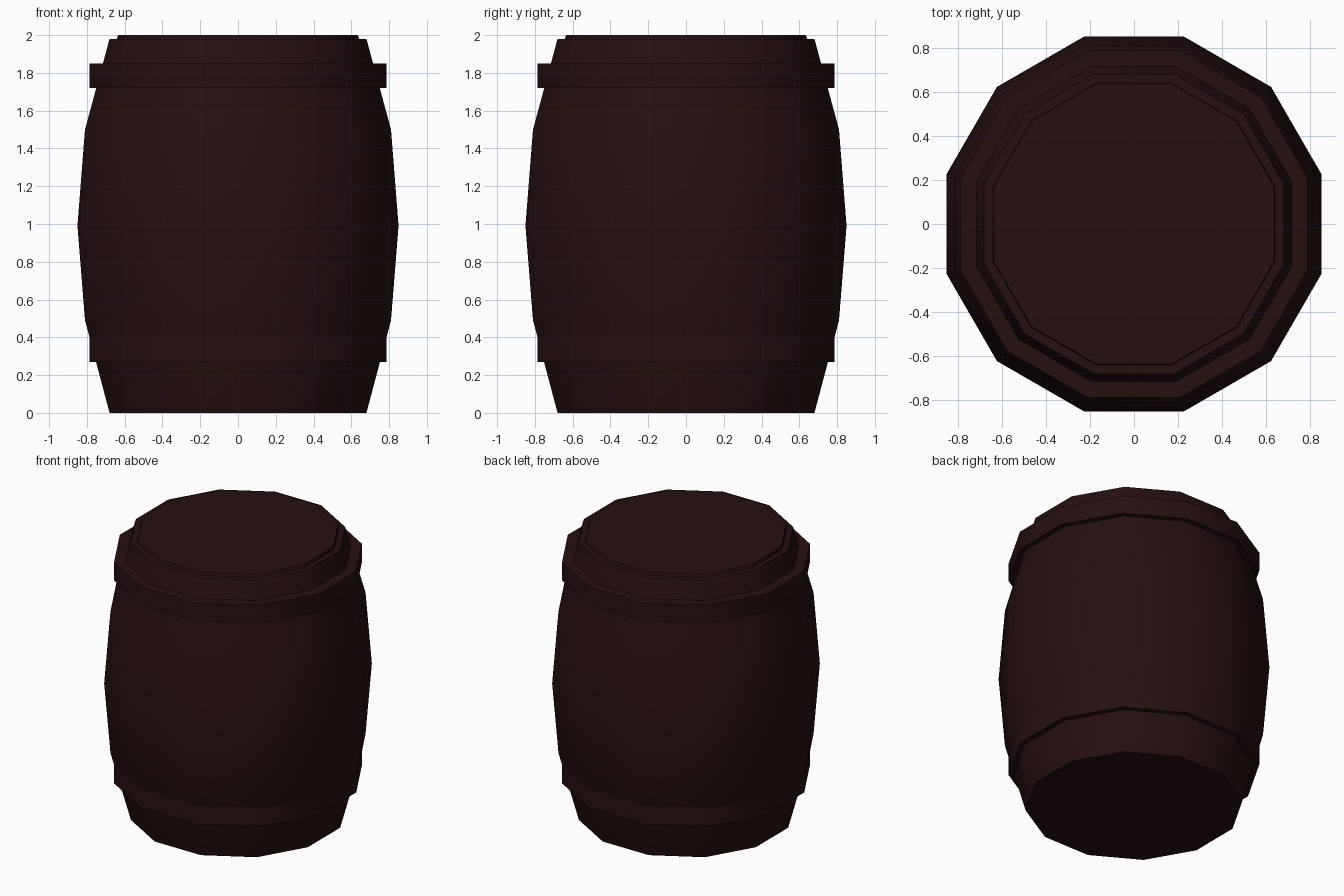
import bpy, bmesh, math

if "Cube" in bpy.data.objects:
    bpy.data.objects.remove(bpy.data.objects["Cube"], do_unlink=True)

SIDES = 12
WIDEN = 1 / math.cos(math.pi / SIDES)  # flat-side distance to corner radius

wood = bpy.data.materials.new("dark_brown_wood")
wood.use_nodes = True
COLOUR = (0.018, 0.005, 0.005, 1)
wood.diffuse_color = COLOUR
wood.node_tree.nodes["Principled BSDF"].inputs["Base Color"].default_value = COLOUR


def lathe(name, profile, closed=False):
    """Turn (flat-side distance, height) points into a twelve-sided solid."""
    bm = bmesh.new()
    rings = []
    for r, z in profile:
        ring = []
        for i in range(SIDES):
            a = (i + 0.5) * math.tau / SIDES
            ring.append(bm.verts.new((r * WIDEN * math.cos(a), r * WIDEN * math.sin(a), z)))
        rings.append(ring)
    pairs = list(zip(rings, rings[1:]))
    if closed:
        pairs.append((rings[-1], rings[0]))
    else:
        bm.faces.new(rings[0][::-1])
        bm.faces.new(rings[-1])
    for low, high in pairs:
        for i in range(SIDES):
            j = (i + 1) % SIDES
            bm.faces.new((low[i], low[j], high[j], high[i]))
    bmesh.ops.recalc_face_normals(bm, faces=bm.faces)
    mesh = bpy.data.meshes.new(name)
    bm.to_mesh(mesh)
    bm.free()
    mesh.materials.append(wood)
    obj = bpy.data.objects.new(name, mesh)
    bpy.context.collection.objects.link(obj)
    bpy.ops.object.select_all(action="DESELECT")
    obj.select_set(True)
    bpy.context.view_layer.objects.active = obj
    bpy.ops.object.shade_smooth_by_angle(angle=math.radians(40))
    return obj


# Bulging body
lathe("barrel_body", [(0.68, 0), (0.81, 0.49), (0.85, 0.99), (0.81, 1.5), (0.68, 1.98)])

# Thin raised lid
lathe("lid", [(0.64, 1.97), (0.64, 1.985), (0.635, 2.0)])

# Hoops around both ends
for name, low, high in (("lower_hoop", 0.27, 0.41), ("upper_hoop", 1.72, 1.85)):
    lathe(name, [(0.70, low), (0.787, low), (0.787, high), (0.70, high)], closed=True)
